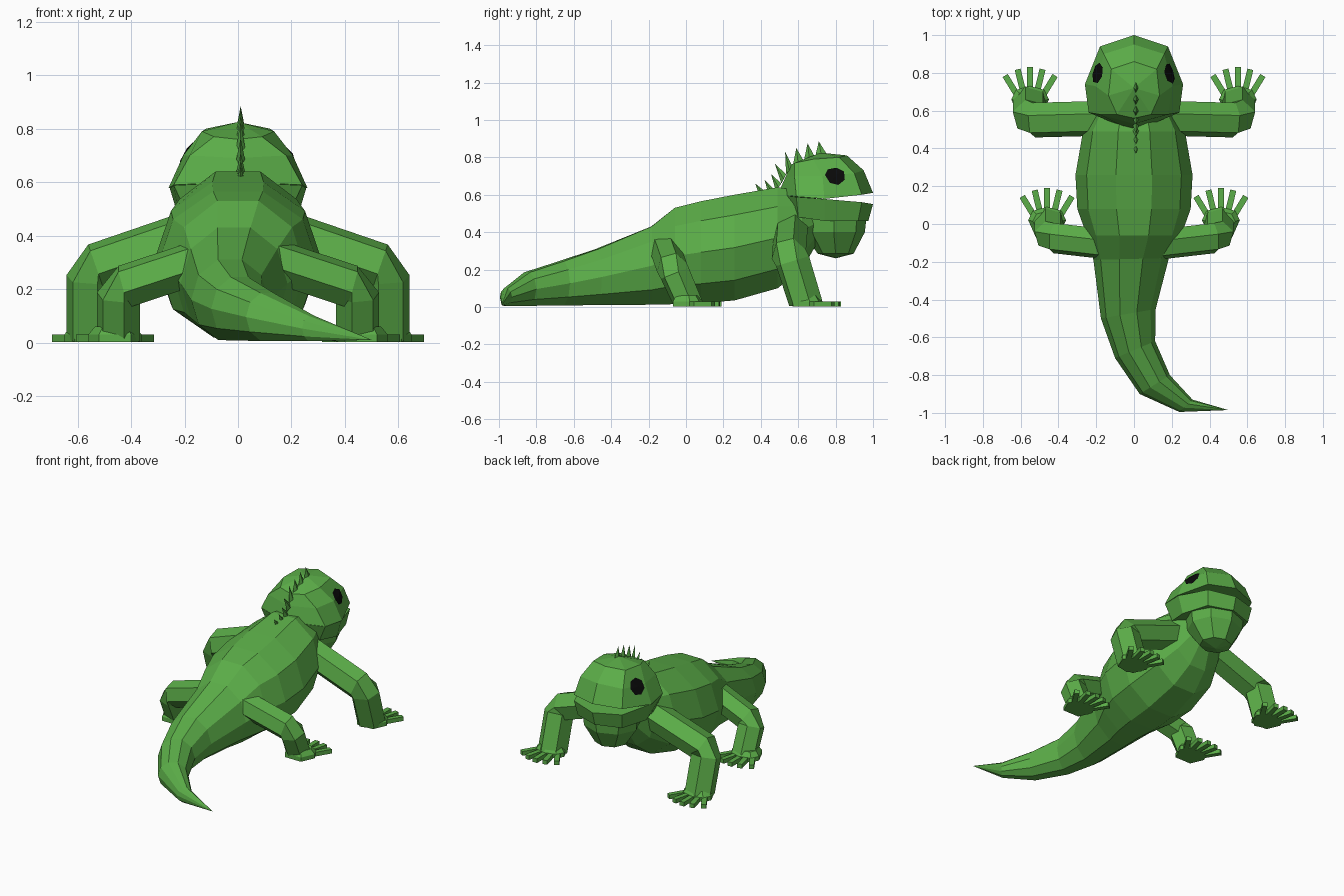
import bpy, bmesh, math
from mathutils import Vector

if "Cube" in bpy.data.objects:
    bpy.data.objects.remove(bpy.data.objects["Cube"])


def material(name, rgb):
    m = bpy.data.materials.new(name)
    m.diffuse_color = (*rgb, 1)
    m.use_nodes = True
    m.node_tree.nodes["Principled BSDF"].inputs["Base Color"].default_value = m.diffuse_color
    return m


GREEN = material("leaf_green", (0.105, 0.42, 0.065))
BLACK = material("eye_black", (0.003, 0.003, 0.003))


def finish(bm, name, mat=GREEN):
    bmesh.ops.recalc_face_normals(bm, faces=bm.faces)
    me = bpy.data.meshes.new(name)
    bm.to_mesh(me)
    bm.free()
    me.materials.append(mat)
    ob = bpy.data.objects.new(name, me)
    bpy.context.collection.objects.link(ob)
    return ob


def loft(bm, rings, tip=None):
    """Bridge equal-size rings, cap the start, cap or point the end."""
    vs = [[bm.verts.new(p) for p in r] for r in rings]
    n = len(vs[0])
    for a, b in zip(vs, vs[1:]):
        for i in range(n):
            j = (i + 1) % n
            bm.faces.new((a[i], a[j], b[j], b[i]))
    bm.faces.new(vs[0][::-1])
    if tip is None:
        bm.faces.new(vs[-1])
    else:
        t = bm.verts.new(tip)
        for i in range(n):
            bm.faces.new((vs[-1][i], vs[-1][(i + 1) % n], t))


def mirror_half(half):
    """Close a half outline (front centre to back centre) into a ring."""
    return half + [(-x, y, z) for x, y, z in half[-2:0:-1]]


# Body and curling tail: left point, right point, bottom and top of each ring
sections = [(-.12, .70, .12, .70, .34, .56), (-.20, .62, .20, .62, .20, .62),
            (-.27, .49, .27, .49, .10, .64), (-.31, .26, .31, .26, .035, .60),
            (-.30, .08, .30, .08, .02, .565), (-.25, -.06, .25, -.06, .015, .53),
            (-.215, -.19, .185, -.18, .012, .43), (-.175, -.50, .115, -.45, .01, .31),
            (-.10, -.71, .112, -.62, .008, .245), (.03, -.90, .19, -.80, .006, .185),
            (.24, -.995, .31, -.93, .005, .10)]
rings = []
for lx, ly, rx, ry, zb, zt in sections:
    left, right = Vector((lx, ly, 0)), Vector((rx, ry, 0))
    ring = []
    for k in range(10):
        a = math.tau * k / 10
        p = (left + right) / 2 + (right - left) / 2 * math.cos(a)
        p.z = (zb + zt) / 2 + (zt - zb) / 2 * math.sin(a) / math.sin(math.radians(72))
        ring.append(p)
    rings.append(ring)
bm = bmesh.new()
loft(bm, rings, tip=(.5, -.985, .01))
finish(bm, "body_and_tail")

# Upper head, widest at the lip
bm = bmesh.new()
loft(bm, [mirror_half(h) for h in (
    [(0, 1, .61), (.18, .94, .60), (.26, .74, .578), (.24, .59, .59), (0, .49, .60)],
    [(0, .95, .73), (.16, .90, .715), (.205, .73, .70), (.18, .58, .70), (0, .53, .69)],
    [(0, .86, .81), (.12, .82, .80), (.135, .68, .79), (.09, .58, .77), (0, .56, .76)])],
    tip=(0, .72, .825))
head = finish(bm, "upper_head")

# Lower jaw, leaving an open wedge for the mouth
bm = bmesh.new()
loft(bm, [mirror_half(h) for h in (
    [(0, 1, .55), (.18, .94, .56), (.255, .74, .577), (.24, .59, .588), (0, .49, .60)],
    [(0, .975, .46), (.165, .92, .46), (.22, .74, .46), (.19, .60, .48), (0, .53, .50)])])
finish(bm, "lower_jaw")

# Throat pouch under the jaw
bm = bmesh.new()
loft(bm, [[(r * .19 * math.cos(math.tau * k / 8), cy + r * .175 * math.sin(math.tau * k / 8), z)
           for k in range(8)]
          for r, cy, z in ((1, .79, .48), (.95, .79, .40), (.55, .80, .285))],
     tip=(0, .80, .26))
finish(bm, "throat_pouch")

# Eyes: thin heptagon plates laid on the head surface
for side, label in ((1, "right"), (-1, "left")):
    hit, c, n, _ = head.closest_point_on_mesh(Vector((side * .20, .80, .705)))
    u = n.cross(Vector((0, 0, 1))).normalized()
    v = n.cross(u)
    bm = bmesh.new()
    pts = []
    for k in range(7):
        a = math.tau * k / 7
        q = c + (u * math.cos(a) + v * math.sin(a)) * .056
        _, s, sn, _ = head.closest_point_on_mesh(q)
        pts.append(bm.verts.new(s + sn * .006))
    mid = bm.verts.new(c + n * .007)
    for k in range(7):
        f = bm.faces.new((pts[k], pts[(k + 1) % 7], mid))
        f.normal_update()
        if f.normal.dot(n) < 0:
            f.normal_flip()
    me = bpy.data.meshes.new("eye_" + label)
    bm.to_mesh(me)
    bm.free()
    me.materials.append(BLACK)
    bpy.context.collection.objects.link(bpy.data.objects.new("eye_" + label, me))

# Crest: backward-leaning spikes; base start, base end and tip in (y, z)
bases = [(.39, .61), (.44, .615), (.48, .63), (.51, .67), (.535, .72),
         (.57, .76), (.63, .79), (.69, .81), (.76, .815)]
tips = [(.37, .66), (.42, .68), (.455, .71), (.475, .765),
        (.53, .83), (.59, .85), (.65, .875), (.71, .885)]
bm = bmesh.new()
for (y0, z0), (y1, z1), (yt, zt) in zip(bases, bases[1:], tips):
    ym, zm = (y0 + y1) / 2, (z0 + z1) / 2
    loft(bm, [[(.01, y0, z0 - .01), (.026, ym, zm - .01),
               (.01, y1, z1 - .01), (-.006, ym, zm - .01)]], tip=(.01, yt, zt))
finish(bm, "crest_spikes")


# Limbs: six-sided tubes with a chamfered elbow
def limb(name, side, stations, radius):
    rings = []
    for pos, axis in stations:
        axis = Vector(axis).normalized()
        u = Vector((0, 1, 0))
        u = (u - axis * u.dot(axis)).normalized()
        v = axis.cross(u)
        rings.append([])
        for k in range(6):
            a = math.tau * (k + .25) / 6
            p = Vector(pos) + (u * math.cos(a) + v * math.sin(a)) * radius
            rings[-1].append((side * p.x, p.y, max(p.z, .004)))
    bm = bmesh.new()
    loft(bm, rings)
    finish(bm, name)


# Feet: flat palm with five fanned toes
def foot(name, side, cx, cy):
    bm = bmesh.new()
    palm = [(-.06, -.07), (.06, -.07), (.10, .02), (.075, .07),
            (0, .09), (-.075, .07), (-.10, .02)]
    loft(bm, [[(side * (cx + x * s), cy + y * s, z) for x, y in palm]
              for z, s in ((.002, 1), (.03, 1), (.06, .75))])
    for i in range(-2, 3):
        base = Vector((i * .033, .05 - abs(i) * .006, 0))
        tip = Vector((i * .066, .19 - i * i * .011, 0))
        d = (tip - base).normalized() * .016
        w = Vector((-d.y, d.x, 0))
        quad = [base - w, tip - w, tip + w, base + w]
        loft(bm, [[(side * (cx + q.x), cy + q.y, z) for q in quad] for z in (.002, .03)])
    finish(bm, name)


for side, label in ((1, "right"), (-1, "left")):
    limb("front_leg_" + label, side,
         [((.15, .56, .41), (1, 0, -.35)), ((.53, .55, .28), (1, 0, -.35)),
          ((.55, .57, .245), (0, .3, -1)), ((.55, .64, .01), (0, .3, -1))], .095)
    limb("back_leg_" + label, side,
         [((.12, -.11, .31), (1, .1, -.3)), ((.425, -.075, .21), (1, .1, -.3)),
          ((.447, -.06, .18), (0, .4, -1)), ((.447, .01, .01), (0, .4, -1))], .083)
    foot("front_foot_" + label, side, .55, .64)
    foot("back_foot_" + label, side, .46, 0)
